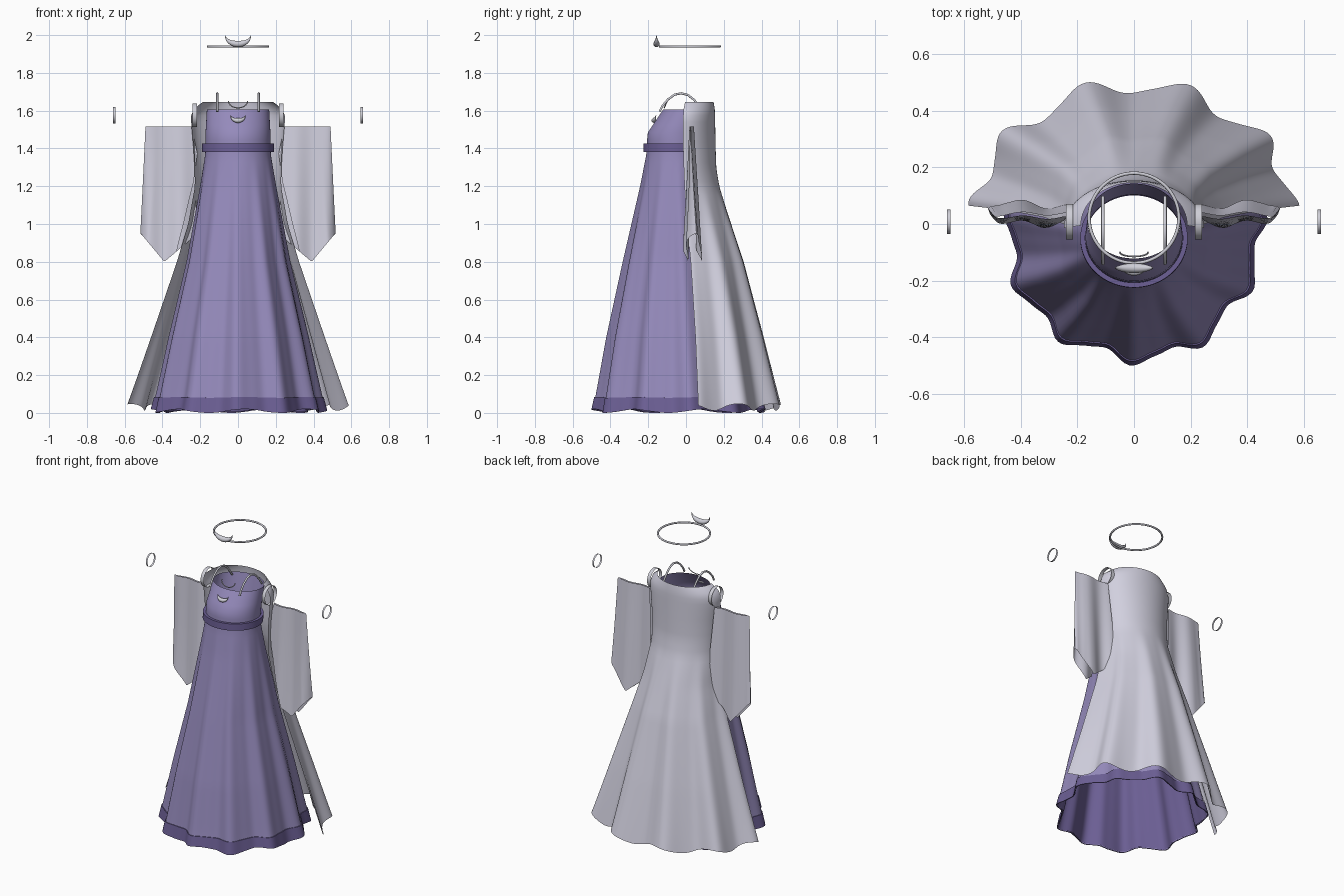
import bpy, bmesh, math
from math import sin, cos, pi

if "Cube" in bpy.data.objects:
    bpy.data.objects.remove(bpy.data.objects["Cube"])


def material(name, r, g, b):
    m = bpy.data.materials.new(name)
    m.use_nodes = True
    m.diffuse_color = (r, g, b, 1)
    m.node_tree.nodes["Principled BSDF"].inputs["Base Color"].default_value = (r, g, b, 1)
    return m


PURPLE = material("soft purple", .30, .255, .50)
DARK = material("deep purple", .15, .115, .30)
CLOTH = material("pale lavender grey", .64, .63, .735)
SILVER = material("silver", .62, .62, .68)


def lerp(a, b, t):
    return a + (b - a) * t


def lookup(table, key):
    """Interpolate the columns of a profile table sorted by rising key."""
    key = min(max(key, table[0][0]), table[-1][0])
    for a, b in zip(table, table[1:]):
        if key <= b[0]:
            t = (key - a[0]) / (b[0] - a[0])
            return [lerp(p, q, t) for p, q in zip(a[1:], b[1:])]


def finish(ob, mat):
    ob.data.materials.append(mat)
    bpy.ops.object.select_all(action='DESELECT')
    ob.select_set(True)
    bpy.context.view_layer.objects.active = ob
    bpy.ops.object.shade_smooth_by_angle(angle=math.radians(50))


def surface(name, func, nu, nv, mat, closed=False):
    """Sheet of quads sampled from func(u, v) with u and v in 0..1."""
    bm = bmesh.new()
    cols = nu if closed else nu + 1
    rows = [[bm.verts.new(func(i / nu, j / nv)) for i in range(cols)] for j in range(nv + 1)]
    for low, high in zip(rows, rows[1:]):
        for i in range(nu):
            k = (i + 1) % cols
            bm.faces.new((low[i], low[k], high[k], high[i]))
    me = bpy.data.meshes.new(name)
    bm.to_mesh(me)
    bm.free()
    ob = bpy.data.objects.new(name, me)
    bpy.context.collection.objects.link(ob)
    finish(ob, mat)


def wire(name, points, radii, mat):
    """Round tube along points with a radius for each point."""
    cu = bpy.data.curves.new(name, 'CURVE')
    cu.dimensions = '3D'
    cu.bevel_depth = 1
    cu.bevel_resolution = 3
    cu.use_fill_caps = True
    sp = cu.splines.new('POLY')
    sp.points.add(len(points) - 1)
    for p, co, r in zip(sp.points, points, radii):
        p.co = (*co, 1)
        p.radius = r
    sp.use_smooth = True
    cu.materials.append(mat)
    ob = bpy.data.objects.new(name, cu)
    bpy.context.collection.objects.link(ob)


# Dress: height, half width, front y, back y
DRESS = [(0, .44, -.47, .405), (.4, .357, -.405, .32), (.8, .267, -.325, .225),
         (1.2, .2, -.24, .13), (1.38, .172, -.208, .1), (1.48, .172, -.205, .118),
         (1.605, .165, -.122, .143)]


def dress_point(u, z, out=0):
    a = u * 2 * pi
    rx, yf, yb = lookup(DRESS, z)
    fold = max(0, 1.36 - z) / 1.36
    b = a + pi / 2
    r = out + fold * (.022 * cos(11 * b) + .005 * cos(22 * b + 1) + .005 * sin(5 * b))
    cy, ry = (yf + yb) / 2, (yb - yf) / 2
    drop = max(0, 1 - z / .1) * .01 * (1 - cos(7 * a + 1))
    return ((rx + r) * cos(a), cy + (ry + r) * sin(a), z + drop)


# Trim bands: height, offset from the dress, with lips folded back at both edges
HEM = [(0, 0, .001), (.1, 0, .006), (.9, .08, .006), (1, .08, .001)]
BELT = [(0, 1.381, .001), (.1, 1.381, .018), (.9, 1.425, .018), (1, 1.425, .001)]


def trim_point(table):
    return lambda u, v: dress_point(u, *lookup(table, v))


surface("dress", lambda u, v: dress_point(u, lerp(.004, 1.605, v)), 176, 40, PURPLE, True)
surface("skirt_lining", lambda u, v: dress_point(u, lerp(.004, 1.34, v), -.004), 176, 34, DARK, True)
surface("dress_hem", trim_point(HEM), 176, 10, DARK, True)
surface("belt", trim_point(BELT), 64, 10, DARK, True)

# Open-fronted cloak: height, half width, front y, back y
CLOAK = [(.03, .553, .065, .468), (.4, .437, .05, .39), (.8, .312, .025, .298), (1, .258, .005, .238),
         (1.2, .228, -.008, .176), (1.3, .23, -.012, .16), (1.4, .236, -.015, .157),
         (1.5, .245, -.015, .155), (1.57, .25, -.015, .154), (1.61, .232, -.012, .152),
         (1.645, .188, -.005, .146)]


def cloak_point(u, v):
    a, z = u * pi, lerp(.03, 1.645, v)
    rx, yf, yb = lookup(CLOAK, z)
    fold = max(0, 1.2 - z) / 1.2
    r = fold * (.031 * cos(10 * a) + .005 * cos(20 * a + 1) + .025 * sin(a) ** 8)
    lift = .018 * (1 - v) ** 8 * cos(10 * a + 1)
    return ((rx + r) * cos(a), yf + (yb - yf + r) * sin(a), z + lift)


surface("cloak", cloak_point, 120, 46, CLOTH)

# Hanging sleeves, folded around the outer edge and open towards the body
FRONT_EDGE = [(0, .245), (.25, .215), (.5, .235), (.8, .285), (1, .325)]
BACK_EDGE = [(0, .24), (.5, .22), (1, .225)]
LOWER_EDGE = [(.2, .96), (.39, .8), (.515, .95)]


def sleeve_point(side):
    def point(u, v):
        front = u < .5
        s = 1 - abs(2 * u - 1)
        inner = lookup(FRONT_EDGE if front else BACK_EDGE, v)[0]
        x = lerp(inner, lerp(.49, .517, v), s)
        z = lerp(1.515, lookup(LOWER_EDGE, x)[0], v)
        half = lerp(.006, .034, v) * min(1, (1 - s) * 5) ** .5
        middle = .03 + .028 * v * s * s + lerp(.006, .012, v) * sin(x * 36)
        return (side * x, middle + (-half if front else half), z)
    return point


# Thin open bands
def band(name, x, radius, width):
    bpy.ops.mesh.primitive_cylinder_add(vertices=40, radius=radius, depth=width, end_fill_type='NOTHING',
                                        location=(x, .008, 1.576), rotation=(0, pi / 2, 0))
    ob = bpy.context.object
    ob.name = name
    finish(ob, SILVER)


# Sleeves, arm bands, wrist bands and shoulder straps on both sides
STRAP = [(-.14, 1.595), (-.125, 1.625), (-.095, 1.66), (-.06, 1.685), (-.025, 1.692),
         (.01, 1.683), (.04, 1.66), (.07, 1.625), (.095, 1.59)]
for side, word in ((1, "left"), (-1, "right")):
    surface(word + "_sleeve", sleeve_point(side), 56, 24, CLOTH)
    band(word + "_arm_band", side * .228, .063, .024)
    band(word + "_wrist_band", side * .655, .043, .012)
    wire(word + "_strap", [(side * .11, y, z) for y, z in STRAP], [.006] * len(STRAP), SILVER)

# Circlet
bpy.ops.mesh.primitive_torus_add(major_radius=.159, minor_radius=.006, major_segments=64,
                                 minor_segments=10, location=(0, .021, 1.94))
circlet = bpy.context.object
circlet.name = "circlet"
finish(circlet, SILVER)


# Crescents with horns pointing up, thickest at the bottom
def crescent(name, y, top, wide, deep, thick, tilt=0):
    arc = [pi * i / 24 for i in range(25)]
    pts = [(wide * cos(a), y - tilt * sin(a), top - deep * sin(a)) for a in arc]
    wire(name, pts, [thick * sin(a) ** 1.4 + .0008 for a in arc], SILVER)


crescent("circlet_crescent", -.156, 1.999, .067, .046, .0165)
crescent("chest_crescent", -.158, 1.576, .038, .028, .012, .012)

# Fine neck chain arc
chain = [pi * i / 16 for i in range(17)]
wire("neck_chain", [(.05 * cos(a), -.1 - .015 * sin(a), 1.65 - .035 * sin(a)) for a in chain],
     [.003] * len(chain), SILVER)
